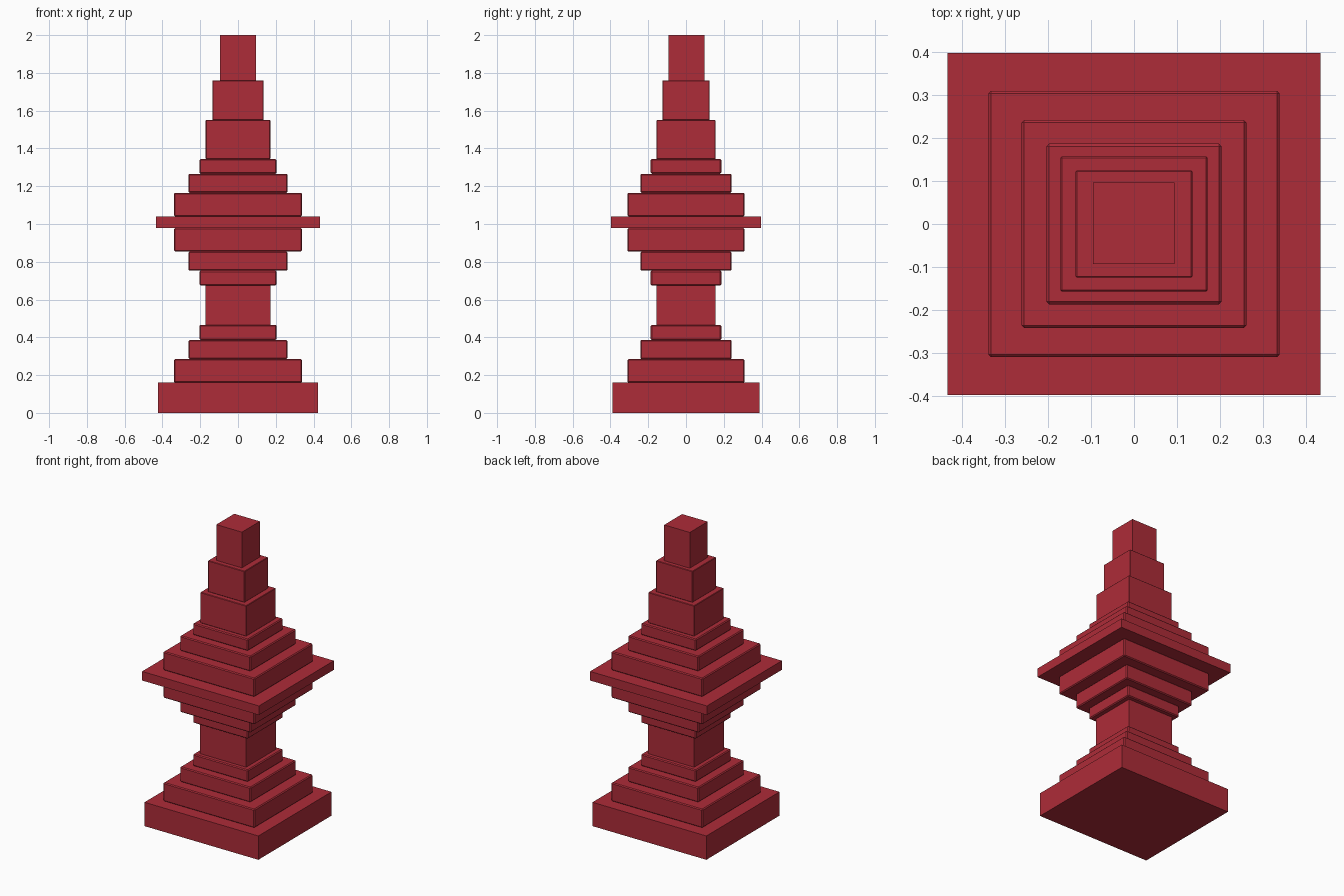
import bpy

if "Cube" in bpy.data.objects:
    bpy.data.objects.remove(bpy.data.objects["Cube"])


def tier(name, hx, hy, z0, z1, bevel=0.0, x=0.0, y=0.0):
    """Rectangular slab given by half widths and bottom/top height."""
    bpy.ops.mesh.primitive_cube_add(size=1, location=(x, y, (z0 + z1) / 2))
    ob = bpy.context.object
    ob.name = name
    ob.dimensions = (2 * hx, 2 * hy, z1 - z0)
    bpy.ops.object.transform_apply(location=False, rotation=False, scale=True)
    if bevel:
        mod = ob.modifiers.new("edge", 'BEVEL')
        mod.width = bevel
        mod.segments = 1
    ob.data.materials.append(red)
    return ob


red = bpy.data.materials.new("red")
red.diffuse_color = (0.42, 0.025, 0.04, 1)
red.use_nodes = True
red.node_tree.nodes["Principled BSDF"].inputs["Base Color"].default_value = red.diffuse_color

# Half widths of the repeated steps
wide, middle, narrow, shaft = (0.339, 0.31), (0.262, 0.242), (0.204, 0.187), (0.171, 0.157)
B = 0.006

# Base and the steps rising to the shaft
tier("base", 0.423, 0.388, 0, 0.16)
tier("base_step_wide", *wide, 0.16, 0.285, B)
tier("base_step_middle", *middle, 0.285, 0.386, B)
tier("base_step_narrow", *narrow, 0.386, 0.466, B)
tier("shaft", *shaft, 0.466, 0.675)

# Steps flaring out under the plate
tier("lower_step_narrow", *narrow, 0.675, 0.753, B)
tier("lower_step_middle", *middle, 0.753, 0.854, B)
tier("lower_step_wide", *wide, 0.854, 0.979, B)
tier("plate", 0.434, 0.398, 0.979, 1.04)

# Steps closing in above the plate
tier("upper_step_wide", *wide, 1.04, 1.165, B)
tier("upper_step_middle", *middle, 1.165, 1.266, B)
tier("upper_step_narrow", *narrow, 1.266, 1.344, B)

# Spire
tier("spire_lower", *shaft, 1.344, 1.55, 0.003)
tier("spire_middle", 0.136, 0.125, 1.55, 1.76, 0.003)
tier("spire_tip", 0.095, 0.095, 1.76, 2.0, 0, -0.001, 0.002)
